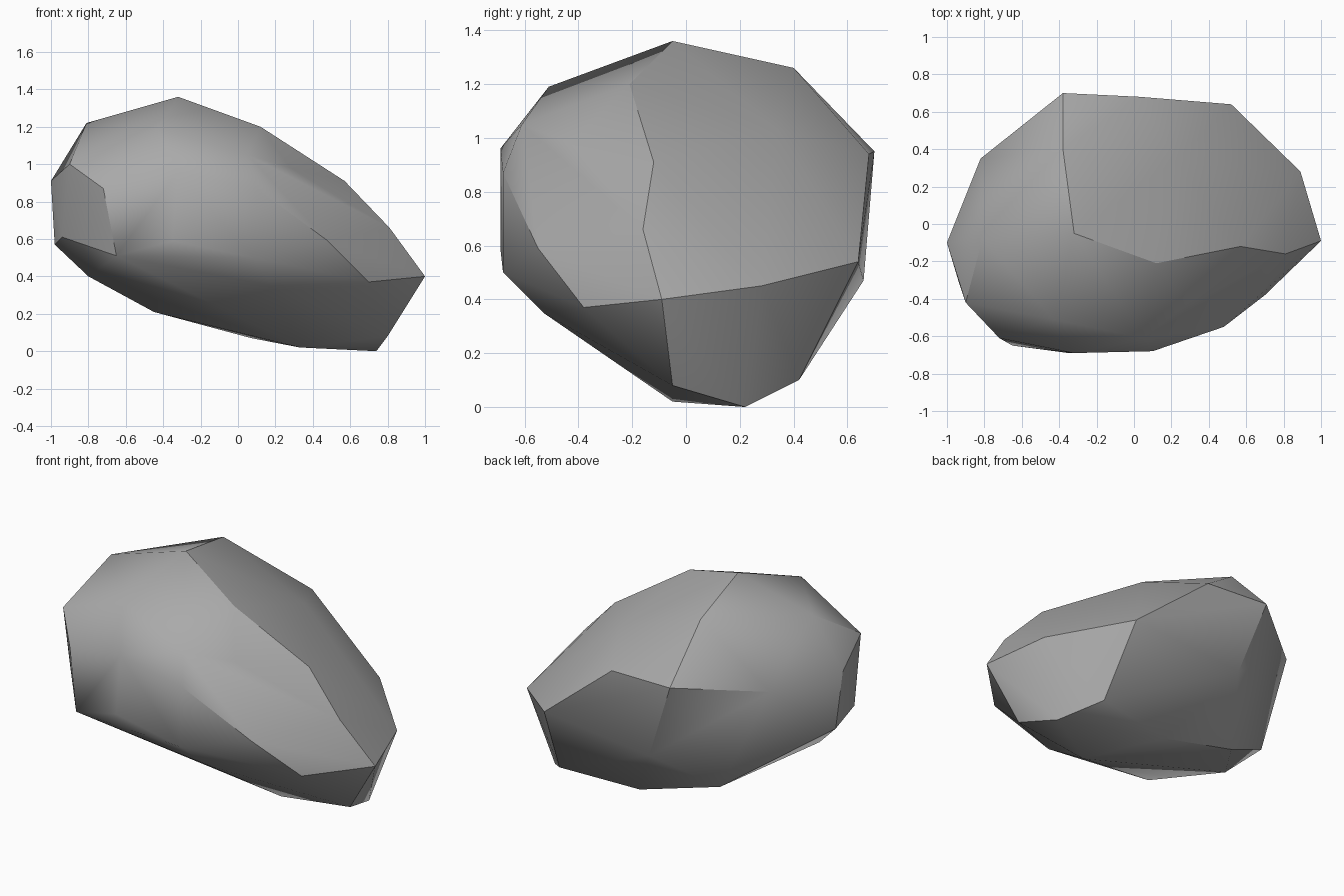
import bpy
import bmesh
import math


def remove_default_cube():
    cube = bpy.data.objects.get("Cube")
    if cube:
        bpy.data.objects.remove(cube, do_unlink=True)


def make_material(name, color):
    material = bpy.data.materials.new(name)
    material.use_nodes = True
    material.diffuse_color = color
    shader = material.node_tree.nodes["Principled BSDF"]
    shader.inputs["Base Color"].default_value = color
    return material


def hull_object(name, corners, material):
    """Wrap a tight stone skin around the given corner points."""
    bm = bmesh.new()
    for corner in corners:
        bm.verts.new(corner)
    result = bmesh.ops.convex_hull(bm, input=bm.verts[:])
    # Drop any corner that fell inside the skin
    loose = [v for v in bm.verts if not v.link_faces]
    bmesh.ops.delete(bm, geom=loose, context="VERTS")
    bmesh.ops.recalc_face_normals(bm, faces=bm.faces[:])

    mesh = bpy.data.meshes.new(name)
    bm.to_mesh(mesh)
    bm.free()
    mesh.materials.append(material)
    obj = bpy.data.objects.new(name, mesh)
    bpy.context.collection.objects.link(obj)
    return obj


def smooth_soft_edges(obj, angle):
    bpy.ops.object.select_all(action="DESELECT")
    obj.select_set(True)
    bpy.context.view_layer.objects.active = obj
    bpy.ops.object.shade_smooth_by_angle(angle=math.radians(angle))


remove_default_cube()

# Crown of the boulder, sloping down towards the tapered end
crown = [
    (-.32, -.05, 1.36), (-.38, .4, 1.26), (-.81, -.08, 1.22),
    (.12, -.21, 1.2), (-.43, -.51, 1.19), (.05, -.61, 1.05),
    (.22, .34, 1.03), (.28, -.43, .98), (.57, -.12, .91),
]

# Front wall
front_wall = [
    (-.72, -.61, .87), (-.32, -.69, .96), (.1, -.68, .87),
    (-.65, -.65, .51), (-.35, -.69, .59), (.08, -.68, .5),
    (.48, -.55, .59),
]

# Back wall
back_wall = [
    (-.82, .35, .91), (-.38, .7, .95), (.03, .68, .94),
    (.52, .64, .54), (-.21, .66, .47),
]

# Blunt end and tapered end
ends = [
    (-.9, -.42, 1), (-1, -.1, .91), (-.98, -.06, .57), (-.94, -.3, .61),
    (.81, -.16, .66), (1, -.09, .4), (.89, .28, .45), (.7, -.38, .37),
]

# Underside, resting on its lowest corner
underside = [
    (.74, .22, 0), (.8, -.05, .08), (.33, -.05, .02), (.57, .42, .1),
    (.07, .35, .07), (-.45, .31, .21), (-.8, -.16, .4),
    (-.35, -.52, .41), (.18, -.53, .35),
]

stone = make_material("stone_grey", (.4, .4, .4, 1))
boulder = hull_object(
    "boulder", crown + front_wall + back_wall + ends + underside, stone)
smooth_soft_edges(boulder, 30)
